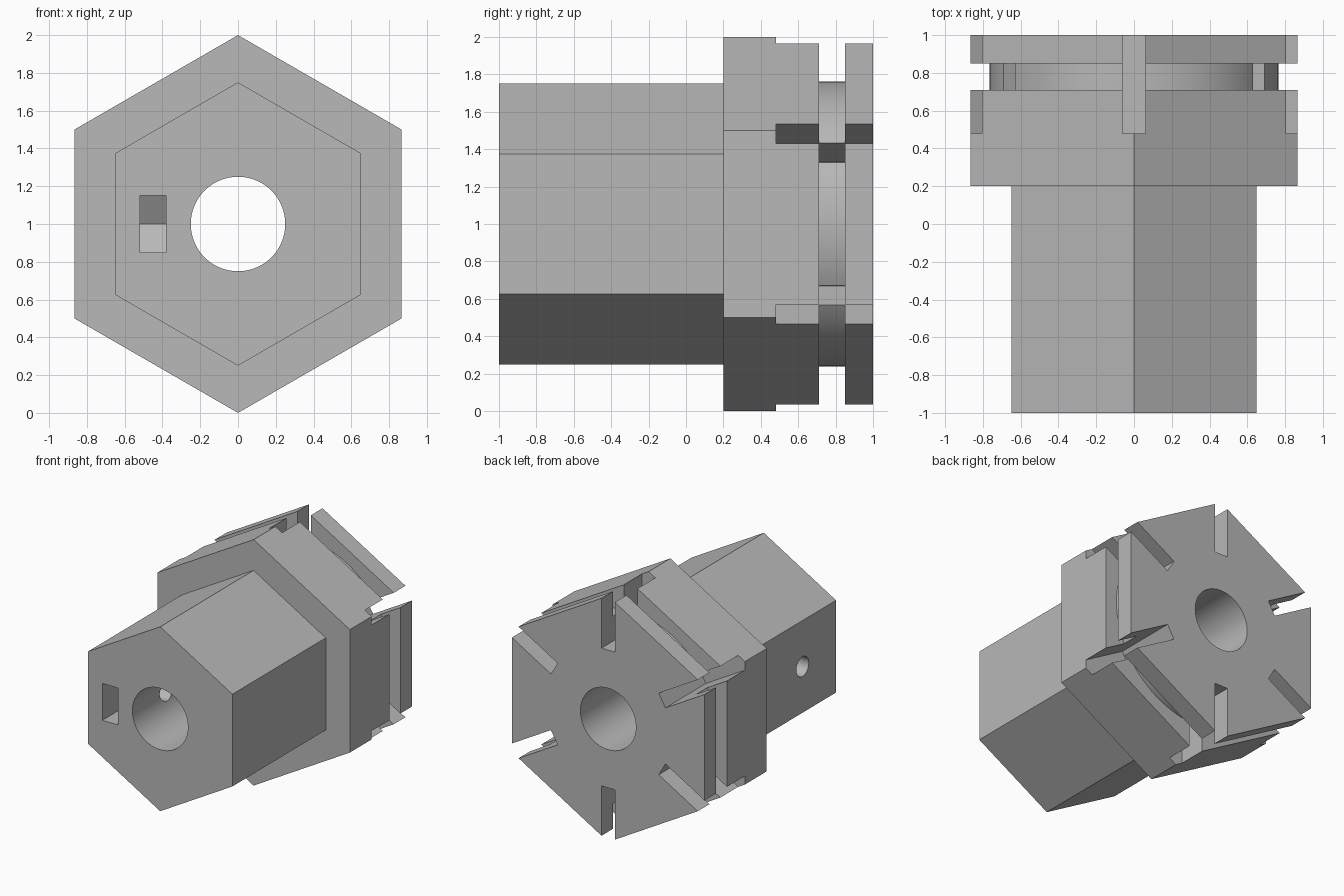
import bpy, bmesh
from math import sin, cos, pi, radians
from mathutils import Vector, Matrix

cube = bpy.data.objects.get("Cube")
if cube:
    bpy.data.objects.remove(cube, do_unlink=True)

CENTRE = Vector((0, 0, 1))

grey = bpy.data.materials.new("plain_grey")
grey.use_nodes = True
colour = (0.48, 0.48, 0.48, 1)
grey.diffuse_color = colour
grey.node_tree.nodes["Principled BSDF"].inputs["Base Color"].default_value = colour


def finish(name, bm):
    bmesh.ops.recalc_face_normals(bm, faces=bm.faces)
    mesh = bpy.data.meshes.new(name)
    bm.to_mesh(mesh)
    bm.free()
    mesh.materials.append(grey)
    obj = bpy.data.objects.new(name, mesh)
    bpy.context.collection.objects.link(obj)
    return obj


def prism(name, outline, sweep, matrix=Matrix()):
    """Extrude a closed outline (relative to the centre axis) along sweep."""
    bm = bmesh.new()
    face = bm.faces.new([bm.verts.new(p) for p in outline])
    new = bmesh.ops.extrude_face_region(bm, geom=[face])["geom"]
    bmesh.ops.translate(bm, vec=sweep, verts=[v for v in new if isinstance(v, bmesh.types.BMVert)])
    bm.transform(Matrix.Translation(CENTRE) @ matrix)
    return finish(name, bm)


def ring(radius, sides, y):
    return [(radius * sin(2 * pi * i / sides), y, radius * cos(2 * pi * i / sides))
            for i in range(sides)]


def combine(body, tool, operation):
    mod = body.modifiers.new(operation, "BOOLEAN")
    mod.operation = operation
    mod.solver = "EXACT"
    mod.object = tool
    bpy.context.view_layer.objects.active = body
    bpy.ops.object.modifier_apply(modifier=mod.name)
    bpy.data.objects.remove(tool, do_unlink=True)


# Hexagonal head and narrower hexagonal shank
body = prism("hex_hub", ring(1, 6, 0.2), (0, 0.8, 0))
combine(body, prism("shank", ring(0.75, 6, -1), (0, 1.4, 0)), "UNION")

# Round groove near the back, cut by a square-section ring
bm = bmesh.new()
section = [bm.verts.new((0, y, r)) for y, r in
           ((0.71, 0.765), (0.85, 0.765), (0.85, 1.2), (0.71, 1.2))]
edges = [bm.edges.new((section[i], section[(i + 1) % 4])) for i in range(4)]
bmesh.ops.spin(bm, geom=section + edges, cent=(0, 0, 0), axis=(0, 1, 0),
               angle=2 * pi, steps=96, use_merge=True)
bmesh.ops.remove_doubles(bm, verts=bm.verts, dist=0.0001)
bm.transform(Matrix.Translation(CENTRE))
combine(body, finish("groove_cutter", bm), "DIFFERENCE")

# Radial slots through each corner of the head
for i in range(6):
    slot = [(x, 0.48, z) for x, z in ((-0.06, 0.56), (0.06, 0.56), (0.06, 1.2), (-0.06, 1.2))]
    turn = Matrix.Rotation(radians(60 * i), 4, "Y")
    combine(body, prism("slot_cutter", slot, (0, 0.8, 0), turn), "DIFFERENCE")

# Centre bore
combine(body, prism("bore_cutter", ring(0.25, 64, -1.2), (0, 2.4, 0)), "DIFFERENCE")

# Nut pocket with a pointed end, open at the front
nut_y, half = -0.57, 0.15
corner = half / cos(pi / 6)
pocket = [(-0.52, y, z) for y, z in ((-1.2, -half), (nut_y + corner / 2, -half),
          (nut_y + corner, 0), (nut_y + corner / 2, half), (-1.2, half))]
combine(body, prism("pocket_cutter", pocket, (0.14, 0, 0)), "DIFFERENCE")

# Screw hole from the right side, through the pocket, into the bore
hole = [(-0.9, nut_y + y, z) for y, z in
        ((0.08 * cos(2 * pi * i / 32), 0.08 * sin(2 * pi * i / 32)) for i in range(32))]
combine(body, prism("screw_hole_cutter", hole, (0.8, 0, 0)), "DIFFERENCE")

bpy.ops.object.select_all(action="DESELECT")
body.select_set(True)
bpy.context.view_layer.objects.active = body
bpy.ops.object.shade_smooth_by_angle(angle=radians(25))
